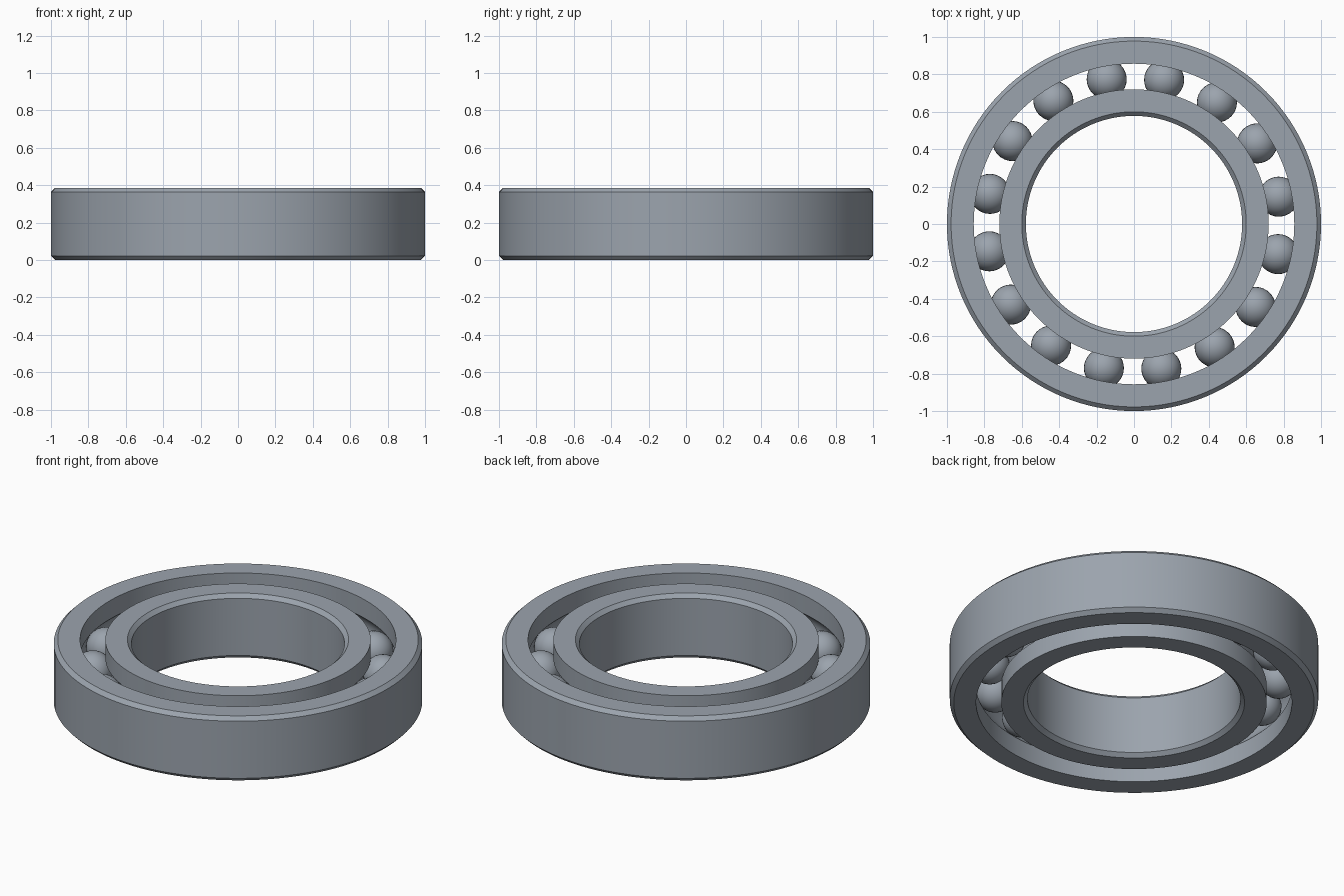
import bpy
import bmesh
from math import sin, cos, asin, radians, tau
from mathutils import Matrix, Vector

HEIGHT = 0.386
MID = HEIGHT / 2
PITCH = 0.787         # radius of the circle the balls sit on
BALL_R = 0.107
GROOVE_R = 0.108
CHAMFER = 0.022
BALLS = 16
SEGMENTS = 128
ARC_STEPS = 10

cube = bpy.data.objects.get("Cube")
if cube:
    bpy.data.objects.remove(cube, do_unlink=True)

# Steel material
steel = bpy.data.materials.new("steel grey")
steel.use_nodes = True
colour = (0.33, 0.37, 0.42, 1)
steel.diffuse_color = colour
steel.node_tree.nodes["Principled BSDF"].inputs["Base Color"].default_value = colour


def finish(name, bm, angle):
    """Turn a bmesh into a smooth-shaded steel object."""
    mesh = bpy.data.meshes.new(name)
    bm.to_mesh(mesh)
    bm.free()
    mesh.materials.append(steel)
    obj = bpy.data.objects.new(name, mesh)
    bpy.context.collection.objects.link(obj)
    bpy.ops.object.select_all(action='DESELECT')
    obj.select_set(True)
    bpy.context.view_layer.objects.active = obj
    bpy.ops.object.shade_smooth_by_angle(angle=radians(angle))
    return obj


def race(name, plain_r, groove_r):
    """Lathe a ring: chamfered wall at plain_r, ball groove in the wall at groove_r."""
    inward = 1 if groove_r > plain_r else -1
    face_r = plain_r + inward * CHAMFER
    profile = [(groove_r, 0), (face_r, 0), (plain_r, CHAMFER),
               (plain_r, HEIGHT - CHAMFER), (face_r, HEIGHT), (groove_r, HEIGHT)]
    # Circular groove concentric with the balls, traced from top to bottom
    half = asin((1 - ((PITCH - groove_r) / GROOVE_R) ** 2) ** 0.5)
    for i in range(ARC_STEPS + 1):
        a = half * (1 - 2 * i / ARC_STEPS)
        profile.append((PITCH - inward * GROOVE_R * cos(a), MID + GROOVE_R * sin(a)))

    bm = bmesh.new()
    verts = [bm.verts.new((r, 0, z)) for r, z in profile]
    edges = [bm.edges.new((v, verts[i - 1])) for i, v in enumerate(verts)]
    bmesh.ops.spin(bm, geom=verts + edges, cent=(0, 0, 0), axis=(0, 0, 1),
                   angle=tau, steps=SEGMENTS, use_merge=True)
    bmesh.ops.remove_doubles(bm, verts=bm.verts, dist=1e-5)
    bmesh.ops.recalc_face_normals(bm, faces=bm.faces)
    return finish(name, bm, 30)


# Two grooved rings
race("outer_ring", 1.0, 0.857)
race("inner_ring", 0.578, 0.72)

# Balls spaced evenly between the rings
for k in range(BALLS):
    a = radians(10.7) + tau * k / BALLS
    bm = bmesh.new()
    place = Matrix.Translation(Vector((PITCH * cos(a), PITCH * sin(a), MID)))
    bmesh.ops.create_uvsphere(bm, u_segments=32, v_segments=16,
                              radius=BALL_R, matrix=place)
    finish(f"ball_{k + 1}", bm, 60)
